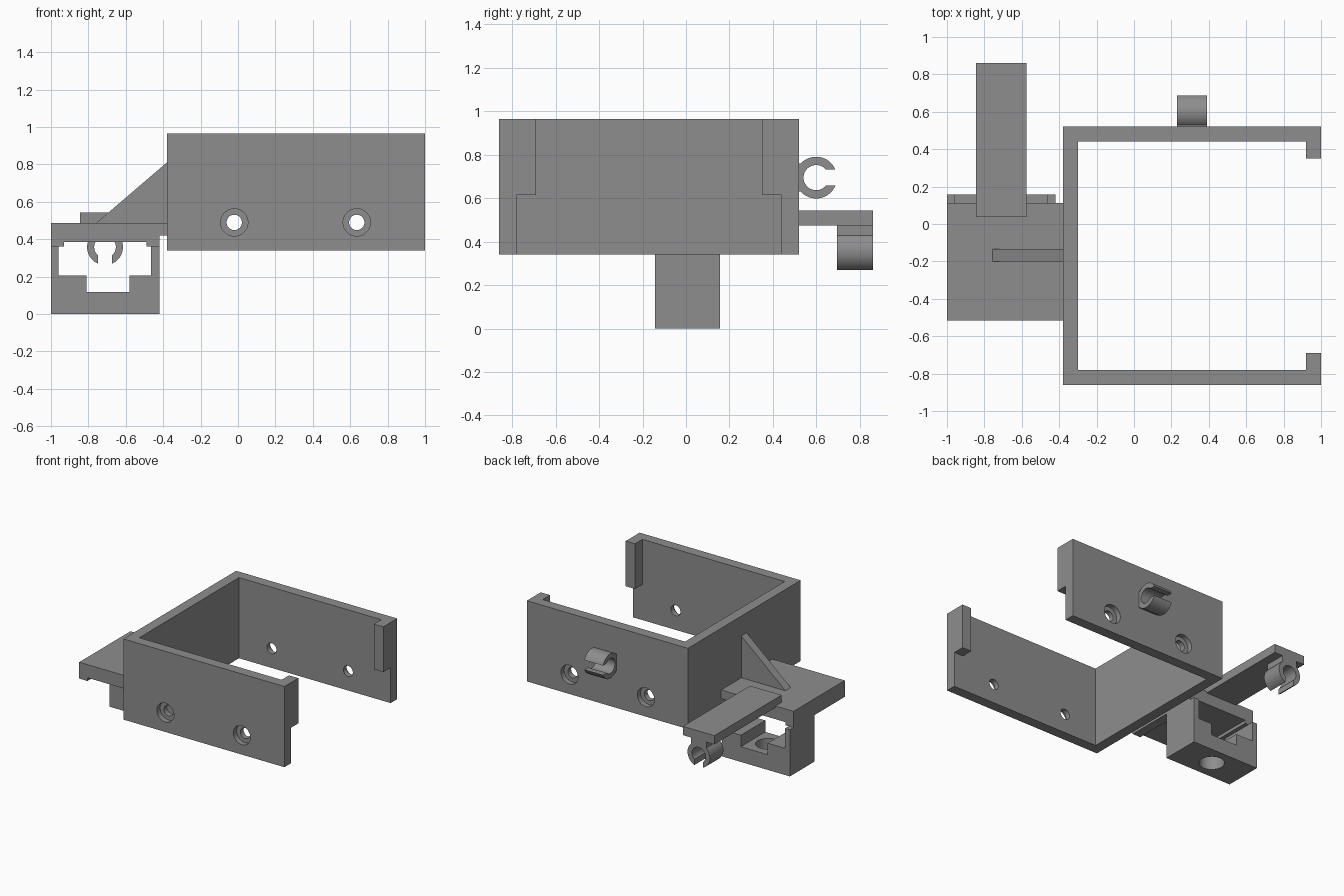
import bpy, bmesh, math
from mathutils import Vector

if "Cube" in bpy.data.objects:
    bpy.data.objects.remove(bpy.data.objects["Cube"])

grey = bpy.data.materials.new("plain grey")
grey.diffuse_color = (0.27, 0.27, 0.27, 1)
grey.use_nodes = True
grey.node_tree.nodes["Principled BSDF"].inputs["Base Color"].default_value = grey.diffuse_color


def prism(name, pts, axis, lo, hi):
    """Extrude a closed 2D profile along an axis: x -> (y,z), y -> (x,z), z -> (x,y)."""
    place = {"x": lambda p, d: (d, p[0], p[1]),
             "y": lambda p, d: (p[0], d, p[1]),
             "z": lambda p, d: (p[0], p[1], d)}[axis]
    bm = bmesh.new()
    a = [bm.verts.new(place(p, lo)) for p in pts]
    b = [bm.verts.new(place(p, hi)) for p in pts]
    bm.faces.new(a)
    bm.faces.new(b[::-1])
    n = len(pts)
    for i in range(n):
        bm.faces.new((a[i], b[i], b[(i + 1) % n], a[(i + 1) % n]))
    bmesh.ops.recalc_face_normals(bm, faces=bm.faces)
    me = bpy.data.meshes.new(name)
    bm.to_mesh(me)
    bm.free()
    me.materials.append(grey)
    ob = bpy.data.objects.new(name, me)
    bpy.context.collection.objects.link(ob)
    return ob


def rect(u0, u1, v0, v1):
    return [(u0, v0), (u1, v0), (u1, v1), (u0, v1)]


def circle(u, v, r, n=40):
    return [(u + r * math.cos(2 * math.pi * i / n), v + r * math.sin(2 * math.pi * i / n))
            for i in range(n)]


def activate(ob):
    bpy.ops.object.select_all(action="DESELECT")
    ob.select_set(True)
    bpy.context.view_layer.objects.active = ob


def smooth(ob):
    activate(ob)
    bpy.ops.object.shade_smooth_by_angle(angle=math.radians(30))


def cut(ob, cutter):
    mod = ob.modifiers.new("cut", "BOOLEAN")
    mod.operation = "DIFFERENCE"
    mod.solver = "EXACT"
    mod.object = cutter
    cutter.hide_render = True
    activate(ob)
    bpy.ops.object.modifier_apply(modifier=mod.name)
    bpy.data.objects.remove(cutter)


def clip_profile(cu, cv, aim, r_out=0.096, r_in=0.058, slot=0.037, n=36):
    """Open ring whose parallel-sided slot points along the angle aim."""
    a, b = math.asin(slot / r_out), math.asin(slot / r_in)
    pts = []
    for r, s, e in ((r_out, a, 2 * math.pi - a), (r_in, 2 * math.pi - b, b)):
        for i in range(n + 1):
            t = aim + s + (e - s) * i / n
            pts.append((cu + r * math.cos(t), cv + r * math.sin(t)))
    return pts


# U-shaped holder: three walls
frame = prism("holder_walls", [(1, -0.86), (1, -0.78), (-0.30, -0.78), (-0.30, 0.44),
                               (1, 0.44), (1, 0.52), (-0.38, 0.52), (-0.38, -0.86)],
              "z", 0.34, 0.965)
# Counterbored screw holes through both side walls
for x in (-0.02, 0.635):
    cut(frame, prism("screw_hole", circle(x, 0.49, 0.041), "y", -1, 0.7))
    cut(frame, prism("front_counterbore", circle(x, 0.49, 0.073), "y", -1, -0.82))
    cut(frame, prism("back_counterbore", circle(x, 0.49, 0.073), "y", 0.48, 0.7))
smooth(frame)

# Retaining lips at the open end
prism("front_lip", rect(0.92, 1, -0.79, -0.69), "z", 0.615, 0.965)
prism("back_lip", rect(0.92, 1, 0.35, 0.45), "z", 0.615, 0.965)

# Cable clip on the back wall
smooth(prism("back_clip", clip_profile(0.599, 0.695, 0), "x", 0.23, 0.39))
prism("back_clip_foot", rect(0.51, 0.537, 0.63, 0.76), "x", 0.23, 0.39)

# Side shelf with shallow rails beneath it
prism("shelf", [(-1, 0.487), (-1, 0.36), (-0.93, 0.36), (-0.93, 0.385), (-0.49, 0.385),
                (-0.49, 0.36), (-0.42, 0.36), (-0.42, 0.42), (-0.375, 0.42), (-0.375, 0.487)],
      "y", -0.515, 0.112)

# Triangular gusset between shelf and wall
prism("gusset", [(-0.76, 0.485), (-0.375, 0.485), (-0.375, 0.815)], "y", -0.2, -0.135)

# Open cradle under the shelf, with stepped floor and round hole
cradle = prism("cradle", [(-1, 0), (-0.42, 0), (-0.42, 0.362), (-0.465, 0.362), (-0.465, 0.207),
                          (-0.58, 0.207), (-0.58, 0.118), (-0.81, 0.118), (-0.81, 0.207),
                          (-0.96, 0.207), (-0.96, 0.362), (-1, 0.362)], "y", -0.143, 0.157)
cut(cradle, prism("floor_hole", circle(-0.71, 0.007, 0.09), "z", -0.1, 0.3))
smooth(cradle)

# Arm reaching backwards, with a hanging cable clip
prism("arm", rect(-0.845, -0.575, 0.475, 0.543), "y", 0.037, 0.86)
smooth(prism("arm_clip", clip_profile(-0.711, 0.358, -math.pi / 2), "y", 0.695, 0.86))
prism("arm_clip_foot", rect(-0.776, -0.646, 0.425, 0.48), "y", 0.695, 0.86)
